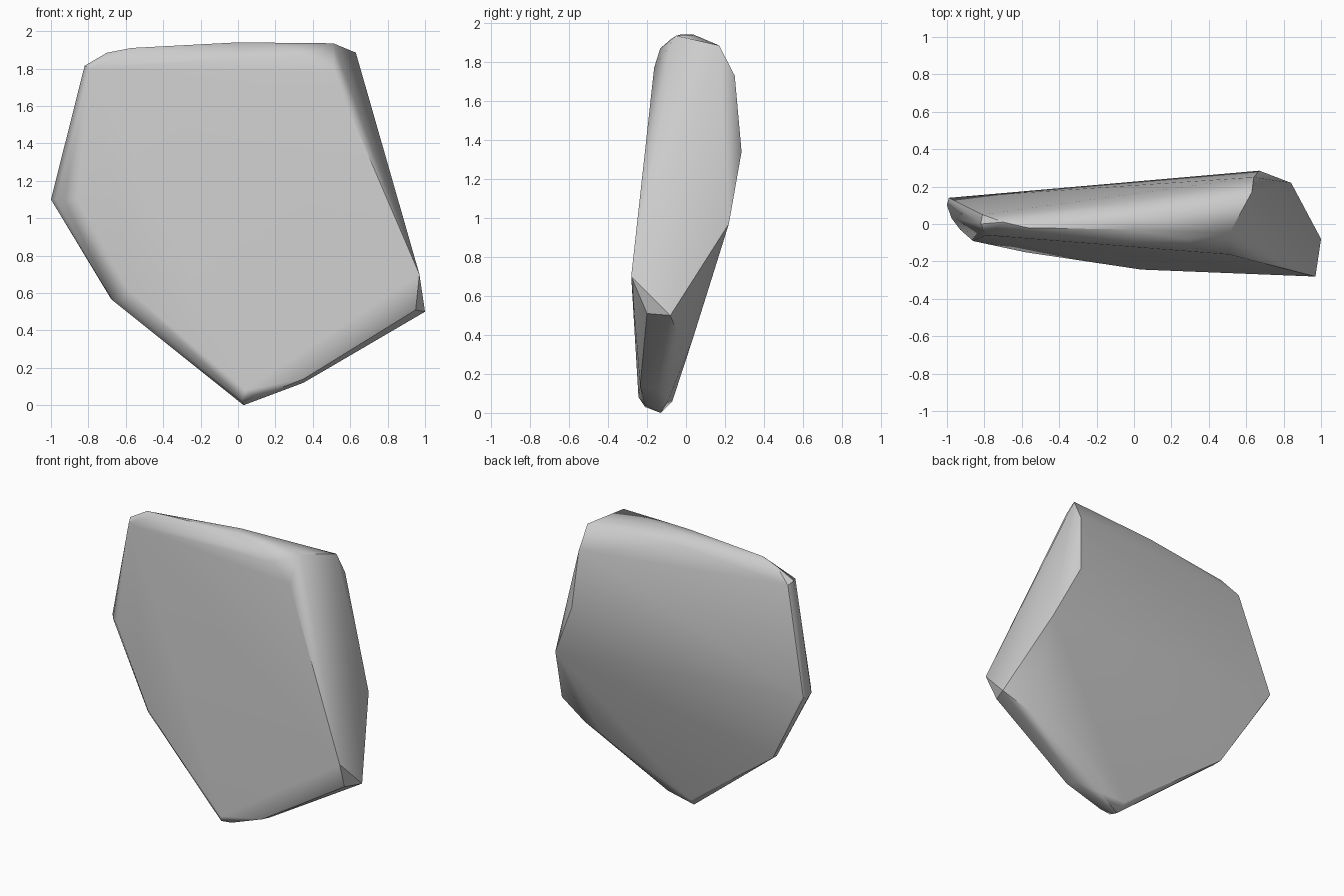
import bpy
import bmesh
import math
from mathutils import Vector

old_cube = bpy.data.objects.get("Cube")
if old_cube:
    bpy.data.objects.remove(old_cube, do_unlink=True)


def make_material(name, value):
    """Plain matte grey of the given linear brightness."""
    material = bpy.data.materials.new(name)
    material.use_nodes = True
    colour = (value, value, value, 1)
    material.diffuse_color = colour
    shader = material.node_tree.nodes["Principled BSDF"]
    shader.inputs["Base Color"].default_value = colour
    shader.inputs["Roughness"].default_value = .8
    return material


def on_front(x, z):
    """Point on the flat, slightly leaning front of the slab."""
    return (x, -.246 - .088 * x + .072 * z, z)


def build_hull(name, points, material, sharp_angle):
    """Wrap the corner points in a convex skin and shade it."""
    bm = bmesh.new()
    for point in points:
        bm.verts.new(Vector(point))
    hull = bmesh.ops.convex_hull(bm, input=bm.verts[:])
    leftover = hull["geom_interior"] + hull["geom_unused"]
    loose = {item for item in leftover if isinstance(item, bmesh.types.BMVert)}
    bmesh.ops.delete(bm, geom=list(loose), context="VERTS")
    bmesh.ops.recalc_face_normals(bm, faces=bm.faces[:])

    mesh = bpy.data.meshes.new(name)
    bm.to_mesh(mesh)
    bm.free()
    mesh.materials.append(material)
    slab = bpy.data.objects.new(name, mesh)
    bpy.context.collection.objects.link(slab)

    bpy.ops.object.select_all(action="DESELECT")
    slab.select_set(True)
    bpy.context.view_layer.objects.active = slab
    bpy.ops.object.shade_smooth_by_angle(angle=math.radians(sharp_angle))

    # Large faces keep their flat look, the rims blend softly
    weighted = slab.modifiers.new("flat_faces", "WEIGHTED_NORMAL")
    weighted.keep_sharp = True
    return slab


# Corners of the flat front
front_corners = [
    on_front(.51, 1.77), on_front(.97, .7), on_front(.04, .08),
    on_front(-.58, .61), on_front(-.86, 1.1), on_front(-.72, 1.77),
]

# Broken side: a long chipped facet
chipped_side = [
    (.51, -.05, 1.935), (.63, .17, 1.885), (.64, .25, 1.73),
    (.67, .285, 1.34), (.84, .22, .97), (1, -.08, .5), (.95, -.2, .51),
]

# Softened upper rim of the front
front_rim = [
    (.36, -.132, 1.87), (.27, -.08, 1.915), (0, -.1, 1.88), (-.6, -.045, 1.87),
]

# Rounded top edge, from front to back
top_edge = [
    (0, -.03, 1.94), (0, .04, 1.94), (-.04, .11, 1.89),
    (-.57, -.02, 1.91), (-.7, .01, 1.885),
    (-.79, -.06, 1.8), (-.82, 0, 1.815), (-.81, .05, 1.8),
]

# Narrow side opposite the chip
narrow_side = [
    (-.93, -.03, 1.1), (-.975, .03, 1.1), (-1, .1, 1.1), (-.99, .14, 1.11),
    (-.63, -.08, .56), (-.67, -.03, .56), (-.68, .03, .57),
]

# Blunt lower point and its underside
lower_point = [
    (.02, -.21, .03), (.03, -.13, 0), (.01, -.07, .06), (.1, -.21, .04),
    (.35, -.235, .14), (.35, -.15, .12), (.2, -.09, .065),
    (.8, -.04, .4), (.6, .035, .38),
]

stone = make_material("stone_grey", .6)
build_hull(
    "rock_slab",
    front_corners + chipped_side + front_rim + top_edge + narrow_side
    + lower_point,
    stone,
    sharp_angle=38,
)
